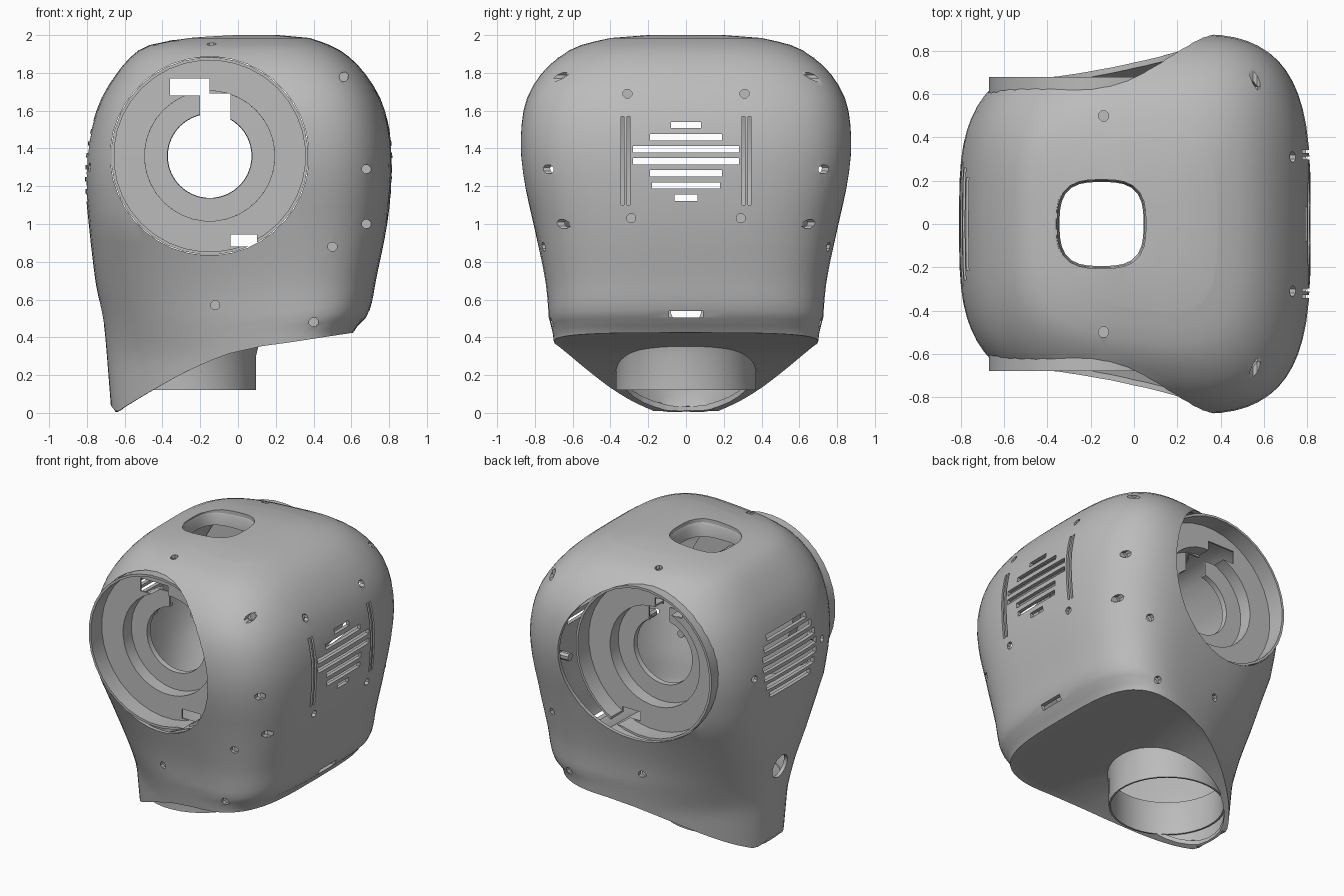
import bpy, bmesh, math
from mathutils import Vector

cube = bpy.data.objects.get("Cube")
if cube:
    bpy.data.objects.remove(cube)

grey = bpy.data.materials.new("plain_grey")
grey.use_nodes = True
grey.diffuse_color = (0.5, 0.5, 0.5, 1)
grey.node_tree.nodes["Principled BSDF"].inputs["Base Color"].default_value = (0.5, 0.5, 0.5, 1)


def make_object(name, bm):
    bmesh.ops.recalc_face_normals(bm, faces=bm.faces)
    mesh = bpy.data.meshes.new(name)
    bm.to_mesh(mesh)
    bm.free()
    mesh.materials.append(grey)
    ob = bpy.data.objects.new(name, mesh)
    bpy.context.collection.objects.link(ob)
    return ob


def activate(ob):
    bpy.ops.object.select_all(action='DESELECT')
    ob.select_set(True)
    bpy.context.view_layer.objects.active = ob


def apply_modifier(ob, kind, **settings):
    mod = ob.modifiers.new(kind, kind)
    for key, value in settings.items():
        setattr(mod, key, value)
    activate(ob)
    bpy.ops.object.modifier_apply(modifier=mod.name)


def cut(ob, bm):
    cutter = make_object("cutter", bm)
    cutter.hide_render = True
    apply_modifier(ob, 'BOOLEAN', object=cutter, operation='DIFFERENCE', solver='EXACT')
    bpy.data.objects.remove(cutter)


def smooth(ob):
    activate(ob)
    bpy.ops.object.shade_smooth_by_angle(angle=math.radians(35))


def bridge(bm, a, b):
    for i in range(len(a)):
        j = (i + 1) % len(a)
        bm.faces.new((a[i], a[j], b[j], b[i]))


def spin(bm, profile, centre, axis, power=2, segs=32, caps=False):
    """Rings of (radius, position along axis); a power above 2 squares them off."""
    rings = []
    for r, h in profile:
        ring = []
        for i in range(segs):
            t = math.tau * (i + 0.5) / segs
            c, s = math.cos(t), math.sin(t)
            k = r / (abs(c) ** power + abs(s) ** power) ** (1 / power)
            co = {'X': (h, k * c, k * s), 'Y': (k * c, h, k * s), 'Z': (k * c, k * s, h)}[axis]
            ring.append(bm.verts.new(Vector(co) + Vector(centre)))
        rings.append(ring)
    for a, b in zip(rings, rings[1:]):
        bridge(bm, a, b)
    if caps:
        bm.faces.new(rings[0])
        bm.faces.new(rings[-1])


def box(bm, lo, hi):
    made = bmesh.ops.create_cube(bm, size=1)['verts']
    for v in made:
        v.co = [(a + b) / 2 + c * (b - a) for a, b, c in zip(lo, hi, v.co)]


def curve(table, x):
    """Smooth interpolation through rows sorted by their first value."""
    x = min(max(x, table[0][0]), table[-1][0])
    i = max(k for k in range(len(table) - 1) if table[k][0] <= x)
    p, q = table[i], table[i + 1]
    h = q[0] - p[0]
    f = (x - p[0]) / h

    def slope(k, c):
        a, b = table[max(k - 1, 0)], table[min(k + 1, len(table) - 1)]
        return (b[c] - a[c]) / (b[0] - a[0]) * h
    return [(2 * f**3 - 3 * f * f + 1) * p[c] + (f**3 - 2 * f * f + f) * slope(i, c)
            + (3 * f * f - 2 * f**3) * q[c] + (f**3 - f * f) * slope(i + 1, c)
            for c in range(1, len(p))]


# Body outline by height: back x, front x, half width
OUTLINE = [(0, -.67, .6, .66), (.43, -.705, .61, .71), (.5, -.715, .675, .73), (.57, -.73, .705, .735),
           (.7, -.755, .73, .75), (1, -.79, .79, .81), (1.25, -.81, .815, .865), (1.45, -.79, .81, .88),
           (1.65, -.73, .76, .85), (1.8, -.64, .67, .765), (1.9, -.55, .57, .65),
           (1.95, -.46, .48, .55), (1.985, -.27, .38, .40)]
# Height of the sloping underside along x
UNDERSIDE = [(-.69, .06), (-.645, .005), (-.6, .03), (-.45, .12), (-.25, .23), (0, .33), (.3, .38), (.62, .43)]


def section(z, t):
    x0, x1, width = curve(OUTLINE, z)
    f = min(max((z - .3) / .7, 0), 1)
    c, s = math.cos(t), math.sin(t)
    low_n, low_slope = (3.6, .24) if c > 0 else (2.4, .35)
    n = low_n + (3.4 - low_n) * f
    u = math.copysign(abs(c) ** (2 / n), c)
    v = math.copysign(abs(s) ** (2 / n), s)
    taper = .9 + .07 * f + (low_slope + (.1 - low_slope) * f) * u
    return (x0 + x1) / 2 + u * (x1 - x0) / 2, v * width * taper


# Main shell
SEGS, SPLIT, TOP = 64, .9, 1.985
angles = [math.tau * i / SEGS for i in range(SEGS)]
bm = bmesh.new()
rings = []
edge = []
for t in angles:
    b = .2
    for _ in range(6):
        b = (b + curve(UNDERSIDE, section(b, t)[0])[0]) / 2
    edge.append(b)
for shrink in (.2, .45, .7, .9, .96):
    ring = []
    for t, b in zip(angles, edge):
        x, y = section(b, t)
        x = -.05 + (x + .05) * shrink
        ring.append(bm.verts.new((x, y * shrink, curve(UNDERSIDE, x)[0])))
    rings.append(ring)
for k in range(12):
    ring = []
    for t, b in zip(angles, edge):
        z = b + (SPLIT - b) * k / 12
        ring.append(bm.verts.new((*section(z, t), z)))
    rings.append(ring)
for k in range(19):
    z = SPLIT + (TOP - SPLIT) * math.sin(k / 18 * math.pi / 2)
    rings.append([bm.verts.new((*section(z, t), z)) for t in angles])
rings.append([bm.verts.new((.05 + (v.co.x - .05) * .5, v.co.y * .5, 2)) for v in rings[-1]])
for a, b in zip(rings, rings[1:]):
    bridge(bm, a, b)
bm.faces.new(rings[0])
bm.faces.new(rings[-1])
shell = make_object("shell", bm)
apply_modifier(shell, 'SOLIDIFY', thickness=.025, offset=-1)

# Cutters for all openings in the shell
EAR = (-.15, 0, 1.36)
bm = bmesh.new()
posts = bmesh.new()


def screw_pit(origin, axis):
    """Blind hole in the shell, closed by a post behind it."""
    i = 'XYZ'.index(axis)
    sign = math.copysign(1, origin[i])
    way = Vector((0, 0, 0))
    way[i] = -sign
    hit, place, _, _ = shell.ray_cast(Vector(origin), way)
    if hit:
        spin(bm, [(.025, .1 * sign), (.025, -.1 * sign)], place, axis, segs=8, caps=True)
        spin(posts, [(.027, -.035 * sign), (.027, -.1 * sign)], place, axis, segs=8, caps=True)


for side in (-1, 1):
    spin(bm, [(.526, .4 * side), (.526, 1.1 * side)], EAR, 'Y', segs=40, caps=True)
    for x, z in ((.56, 1.78), (.68, 1.29), (.68, 1), (-.12, .57), (.5, .88), (.4, .48)):
        screw_pit((x, side * 1.5, z), 'Y')
    for y, z in ((.31, 1.69), (.29, 1.03)):
        screw_pit((1.5, y * side, z), 'X')
    screw_pit((-1.5, .37 * side, 1.3), 'X')
    screw_pit((-.14, .5 * side, 2.5), 'Z')
    # Upright slots beside the grille
    for y in (.305, .335):
        box(bm, (.6, y * side - .008, 1.1), (1, y * side + .008, 1.57))
spin(bm, [(.205, 1.8), (.205, 2.2)], (-.15, 0, 0), 'Z', power=3, caps=True)
spin(bm, [(.362, -.3), (.362, .42)], (-.275, 0, 0), 'Z', caps=True)
# Grille slits in front and round vent behind
for i, half in enumerate((.06, .18, .19, .28, .28, .19, .08)):
    z = 1.14 + .064 * i
    box(bm, (.6, -half, z - .017), (1, half, z + .017))
    reach = math.sqrt(.29 ** 2 - (z - 1.33) ** 2)
    box(bm, (-1, -reach, z - .02), (-.5, reach, z + .02))
# Low front slot and rear cable hole
box(bm, (.5, -.09, .505), (1, .09, .54))
spin(bm, [(.08, -1), (.08, -.45)], (0, 0, .54), 'X', segs=16, caps=True)
cut(shell, bm)
smooth(shell)
make_object("screw_posts", posts)

# Stepped round cups in the side openings
for side, name in ((-1, "right_cup"), (1, "left_cup")):
    bm = bmesh.new()
    steps = [(.515, .68), (.515, .55), (.35, .55), (.35, .46), (.23, .46), (.23, .43)]
    spin(bm, [(r, y * side) for r, y in steps], EAR, 'Y', segs=36)
    cup = make_object(name, bm)
    apply_modifier(cup, 'SOLIDIFY', thickness=.016, offset=0)
    # Notches above and below the centre hole
    for lo, hi in (((-.36, 1.68), (-.15, 1.77)), ((-.2, 1.54), (-.04, 1.69)), ((-.04, .88), (.1, .945))):
        bm = bmesh.new()
        box(bm, (lo[0], -1, lo[1]), (hi[0], 1, hi[1]))
        cut(cup, bm)
    smooth(cup)

# Neck tube below and collar in the top opening
bm = bmesh.new()
spin(bm, [(.365, .12), (.365, .3), (.38, .36)], (-.275, 0, 0), 'Z', segs=40)
neck = make_object("neck_tube", bm)
bm = bmesh.new()
spin(bm, [(.215, 1.97), (.205, 1.95), (.2, 1.88)], (-.15, 0, 0), 'Z', power=3)
collar = make_object("top_collar", bm)
for ob in (neck, collar):
    apply_modifier(ob, 'SOLIDIFY', thickness=.012, offset=0)
    smooth(ob)
